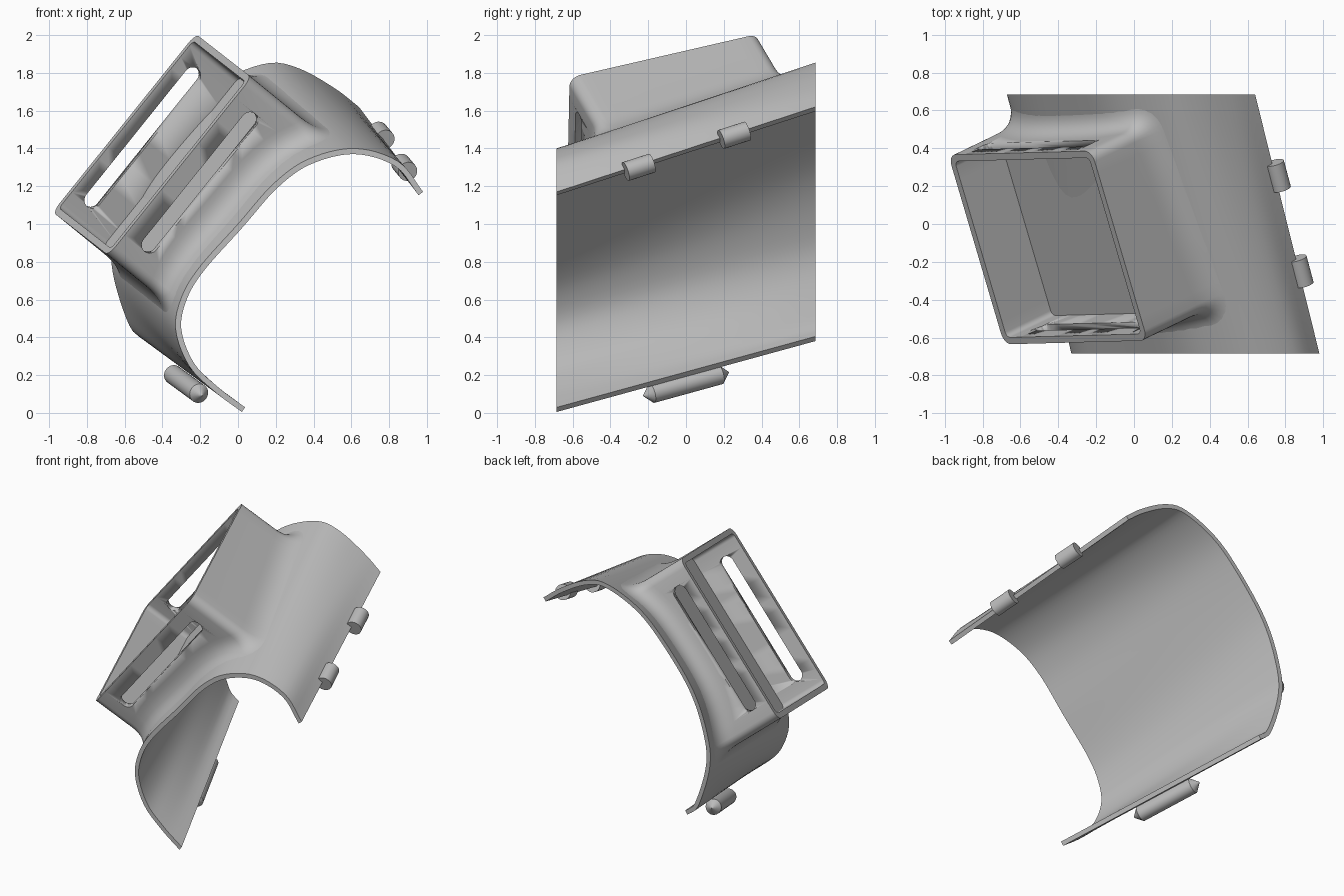
import bpy, bmesh, math
from mathutils import Vector as V
from mathutils.bvhtree import BVHTree

if "Cube" in bpy.data.objects:
    bpy.data.objects.remove(bpy.data.objects["Cube"])

grey = bpy.data.materials.new("plain grey")
grey.use_nodes = True
grey.diffuse_color = (0.5, 0.5, 0.5, 1)
grey.node_tree.nodes["Principled BSDF"].inputs["Base Color"].default_value = (0.5, 0.5, 0.5, 1)


def make(name, verts, faces, angle=35):
    """Mesh object with outward normals and smooth shading that keeps edges."""
    me = bpy.data.meshes.new(name)
    me.from_pydata([tuple(v) for v in verts], [], faces)
    bm = bmesh.new()
    bm.from_mesh(me)
    bmesh.ops.recalc_face_normals(bm, faces=bm.faces)
    bm.to_mesh(me)
    bm.free()
    me.materials.append(grey)
    ob = bpy.data.objects.new(name, me)
    bpy.context.collection.objects.link(ob)
    bpy.context.view_layer.objects.active = ob
    for o in bpy.context.selected_objects:
        o.select_set(False)
    ob.select_set(True)
    bpy.ops.object.shade_smooth_by_angle(angle=math.radians(angle))
    return ob


def loft(rings, closed_rows=False, caps=False):
    """Quads between equal closed rings of points."""
    n, m = len(rings[0]), len(rings)
    verts = [p for r in rings for p in r]
    faces = []
    for i in range(m if closed_rows else m - 1):
        j = (i + 1) % m
        faces += [(i*n + k, i*n + (k+1) % n, j*n + (k+1) % n, j*n + k) for k in range(n)]
    if caps:
        faces += [tuple(range(n)), tuple(range((m-1)*n, m*n))]
    return verts, faces


def spline(pts, count):
    """Smooth curve through points, evenly resampled by length."""
    pts = [V(p) for p in pts]
    pts = [2*pts[0] - pts[1]] + pts + [2*pts[-1] - pts[-2]]
    fine = []
    for a, b, c, d in zip(pts, pts[1:], pts[2:], pts[3:]):
        for k in range(20):
            t = k / 20
            fine.append(0.5*(2*b + (c-a)*t + (2*a-5*b+4*c-d)*t*t + (3*b-a-3*c+d)*t**3))
    fine.append(pts[-2])
    dist = [0]
    for a, b in zip(fine, fine[1:]):
        dist.append(dist[-1] + (b-a).length)
    out, i = [], 0
    for k in range(count):
        s = dist[-1] * k / (count-1)
        while i < len(dist) - 2 and dist[i+1] < s:
            i += 1
        out.append(fine[i].lerp(fine[i+1], (s - dist[i]) / (dist[i+1] - dist[i])))
    return out


def inset(pts, w):
    """Offset an open profile to its inner side."""
    out = []
    for i, p in enumerate(pts):
        t = (pts[min(i+1, len(pts)-1)] - pts[max(i-1, 0)]).normalized()
        out.append(p + V((-t.y, t.x)) * w)
    return out


# Curved shell: flattened front profile blending to a rounder back profile
front = spline([(.98, 1.17), (.85, 1.33), (.62, 1.4), (.376, 1.345), (.19, 1.215), (0, 1.0),
                (-.205, .77), (-.3, .61), (-.33, .44), (-.26, .25), (-.127, .115), (.02, .005)], 60)
back = spline([(.64, 1.62), (.51, 1.72), (.32, 1.825), (.15, 1.85), (-.1, 1.75), (-.3, 1.575),
               (-.53, 1.285), (-.645, 1.0), (-.667, .767), (-.577, .466), (-.49, .38)], 60)
STEPS = 16
fin, bin_ = inset(front, .03), inset(back, .03)


def section(f, b, t):
    return [V((p.x, -.685 + 1.37*t, p.y)) for p in (q.lerp(r, t) for q, r in zip(f, b))]


rings, outer = [], []
for i in range(STEPS + 1):
    t = i / STEPS
    outer.append(section(front, back, t))
    rings.append(outer[-1] + section(fin, bin_, t)[::-1])
sv, sf = loft(rings)
n = len(rings[0])
for base in (0, STEPS * n):
    sf += [(base+k, base+k+1, base+n-2-k, base+n-1-k) for k in range(n//2 - 1)]
make("curved_shell", sv, sf)

w = len(outer[0])
bvh = BVHTree.FromPolygons([p for r in outer for p in r],
                           [(i*w+k, i*w+k+1, (i+1)*w+k+1, (i+1)*w+k)
                            for i in range(STEPS) for k in range(w-1)])

# Frame of the open box: along its length, across it, and out of its mouth
C = V((-.455, -.125, 1.42))
U = V((.755, .02, .94)).normalized()
A = V((.295, -1.0, -.23)).normalized()
N = -U.cross(A).normalized()
HU, HA = .605, .535


def rounded(hu, ha, r, corner=6, side=14):
    """Rounded rectangle as (point, outward direction) pairs."""
    out = []
    cs = [(1, 1), (-1, 1), (-1, -1), (1, -1)]
    for q, (su, sa) in enumerate(cs):
        c = C + U*su*(hu-r) + A*sa*(ha-r)
        for k in range(corner + 1):
            g = (q + k/corner) * math.pi/2
            d = U*math.cos(g) + A*math.sin(g)
            out.append((c + d*r, d))
        nu, na = cs[(q+1) % 4]
        e = C + U*nu*(hu-r) + A*na*(ha-r)
        for k in range(1, side):
            out.append((c.lerp(e, k/side) + d*r, d))
    return out


def depth(p):
    hit = bvh.ray_cast(p, -N)[3]
    return hit if hit else (bvh.find_nearest(p)[0] - p).dot(-N)


# Box walls with a soft flare onto the shell
R = .13
wall_out, wall_in = rounded(HU, HA, .06), rounded(HU-.038, HA-.038, .03)
rows = [[p - N*(depth(p) + .012) for p, d in wall_in], [p for p, d in wall_in],
        [p for p, d in wall_out]]
curves = []
for p, d in wall_out:
    h = depth(p)
    corner, start = p - N*h, p - N*(h - R)
    end = bvh.find_nearest(corner + d*R)[0] - N*.004
    curves.append([start*(1-t)**2 + corner*2*t*(1-t) + end*t*t for t in [k/8 for k in range(9)]]
                  + [end - N*.012])
rows += [list(r) for r in zip(*curves)]
box = make("box_walls", *loft(rows, closed_rows=True))

# Long slot through each of the two long walls
for side, t in ((1, .145), (-1, .12)):
    c = C + A*side*HA - N*t
    loop = []
    for k in range(24):
        g = 2*math.pi*(k + .5)/24
        loop.append(c + U*(math.copysign(.42, math.cos(g)) + .047*math.cos(g)) + N*.047*math.sin(g))
    cutter = make("slot_cutter", *loft([[p + A*s for p in loop] for s in (-.12, .12)], caps=True))
    cutter.hide_render = True
    mod = box.modifiers.new("slot", "BOOLEAN")
    mod.operation, mod.solver, mod.object = "DIFFERENCE", "EXACT", cutter
    bpy.context.view_layer.objects.active = box
    bpy.ops.object.modifier_apply(modifier=mod.name)
    bpy.data.objects.remove(cutter)
bpy.context.view_layer.objects.active = box
bpy.ops.object.shade_smooth_by_angle(angle=math.radians(35))

# Flat floor of the box
floor = [p for p, d in rounded(HU-.03, HA-.03, .03)]
make("box_floor", *loft([[p - N*s for p in floor] for s in (.33, .336)], caps=True))


def pin(name, centre, axis, stations):
    """Round pin from (distance along axis, radius) stations."""
    ax = V(axis).normalized()
    s = ax.orthogonal().normalized()
    q = ax.cross(s)
    rs = [[V(centre) + ax*l + (s*math.cos(g) + q*math.sin(g))*r
           for g in [2*math.pi*k/24 for k in range(24)]] for l, r in stations]
    make(name, *loft(rs, caps=True))


# Hinge knuckles on the upper edge and a pointed pin by the lower edge
for name, c in (("upper_knuckle_back", (.76, .255, 1.47)), ("upper_knuckle_front", (.88, -.25, 1.30))):
    pin(name, c, (-.25, .93, .3), ((-.075, .052), (.075, .052)))
pin("lower_pin", (-.275, 0, .153), (-.15, .4, .11),
    ((-.25, .002), (-.2, .052), (.2, .052), (.25, .002)))
